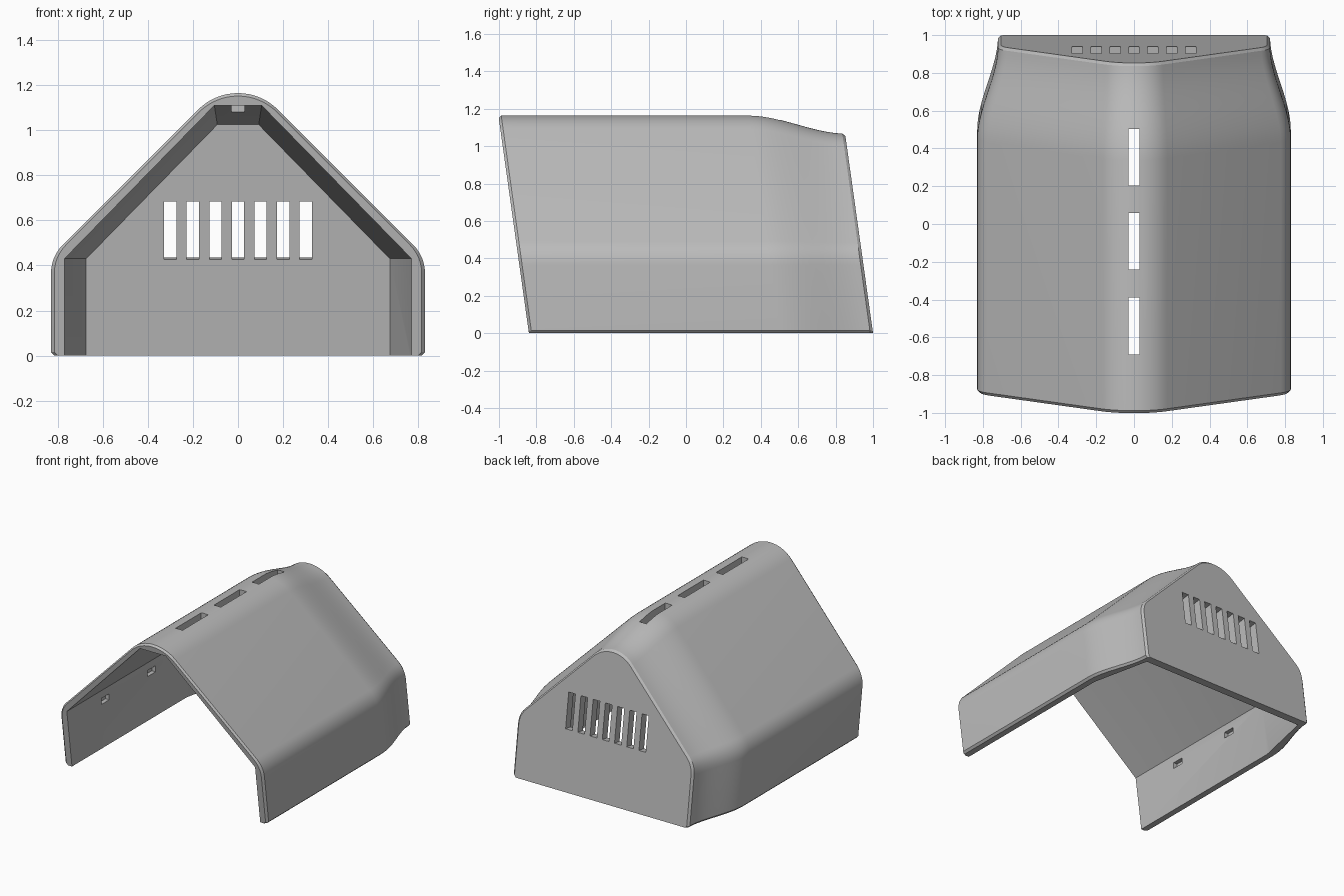
import bpy, bmesh, math
from mathutils import Matrix, Vector

cube = bpy.data.objects.get("Cube")
if cube:
    bpy.data.objects.remove(cube)

LEAN = 0.14        # both ends lean forward with height
EAVE = 0.43        # height where the walls meet the roof
FRONT, BACK, BEND = -0.84, 1.0, 0.5
EDGE = 0.015

grey = bpy.data.materials.new("light grey plastic")
grey.use_nodes = True
colour = (0.5, 0.5, 0.5, 1)
grey.diffuse_color = colour
grey.node_tree.nodes["Principled BSDF"].inputs["Base Color"].default_value = colour


def make_object(name, bm):
    bmesh.ops.recalc_face_normals(bm, faces=bm.faces)
    mesh = bpy.data.meshes.new(name)
    bm.to_mesh(mesh)
    bm.free()
    mesh.materials.append(grey)
    obj = bpy.data.objects.new(name, mesh)
    bpy.context.collection.objects.link(obj)
    return obj


def arc(cx, cz, r, start, end, steps):
    angles = [math.radians(start + (end - start) * i / steps) for i in range(steps + 1)]
    return [(cx + r * math.cos(a), cz + r * math.sin(a)) for a in angles]


def mirrored(half):
    return half + [(-x, z) for x, z in reversed(half) if x > 1e-5]


def loft(name, profile, stations):
    """Sweep the profile back along leaning stations of (depth, scale)."""
    bm = bmesh.new()
    rings = []
    for s, f in stations:
        ring = []
        for x, z in profile:
            z = EAVE + (z - EAVE) * f if z > EAVE else z
            ring.append(bm.verts.new((x * f, s - LEAN * z, z)))
        rings.append(ring)
    n = len(profile)
    for a, b in zip(rings, rings[1:]):
        for i in range(n):
            j = (i + 1) % n
            bm.faces.new((a[i], a[j], b[j], b[i]))
    bm.faces.new(rings[0])
    bm.faces.new(rings[-1])
    return make_object(name, bm)


def taper(s):
    t = min(max((s - BEND) / (BACK - BEND), 0), 1)
    return 1 - 0.133 * t * t * (3 - 2 * t)


# Outer body: gabled section with rounded eaves and ridge, narrowing at the back
half = [(0.83 - EDGE, 0), (0.83, EDGE)]
half += arc(0.65, 0.365, 0.18, 0, 45, 6)
half += arc(0, 0.915, 0.25, 45, 90, 8)
stations = [(FRONT, 1 - 0.018), (FRONT + EDGE, 1)]
steps = 14
for i in range(steps + 1):
    s = BEND + (BACK - EDGE - BEND) * i / steps
    stations.append((s, taper(s)))
stations.append((BACK, taper(BACK) - 0.018))
shell = loft("hood_shell", mirrored(half), stations)

# Hollow interior, open at the front and underneath
cavity = loft("cavity_cutter",
              mirrored([(0.77, -0.2), (0.77, EAVE), (0.105, 1.11)]),
              [(-1.3, 1), (BEND, 1), (0.94, 0.875)])

# Slots and recesses
bm = bmesh.new()


def add_box(centre, size, tilt=0):
    matrix = (Matrix.Translation(Vector(centre)) @ Matrix.Rotation(tilt, 4, 'X')
              @ Matrix.Diagonal((*size, 1)))
    bmesh.ops.create_cube(bm, size=1, matrix=matrix)


for i in range(-3, 4):                      # back wall vents
    add_box((i * 0.1, 0.89, 0.56), (0.055, 0.24, 0.26), math.atan(LEAN))
for y in (-0.54, -0.092, 0.353):            # ridge vents
    add_box((0, y, 1.12), (0.056, 0.3, 0.36))
for side in (-1, 1):                        # clip recesses inside the walls
    for y in (-0.45, 0.09):
        add_box((side * 0.77, y, 0.35), (0.06, 0.09, 0.045))
slots = make_object("slot_cutter", bm)

# Cut, then discard the cutters
bpy.context.view_layer.objects.active = shell
for cutter in (cavity, slots):
    cutter.hide_render = True
    mod = shell.modifiers.new("cut", 'BOOLEAN')
    mod.operation = 'DIFFERENCE'
    mod.solver = 'EXACT'
    mod.object = cutter
    bpy.ops.object.modifier_apply(modifier=mod.name)
    bpy.data.objects.remove(cutter)

bpy.ops.object.select_all(action='DESELECT')
shell.select_set(True)
bpy.ops.object.shade_smooth_by_angle(angle=math.radians(25))
